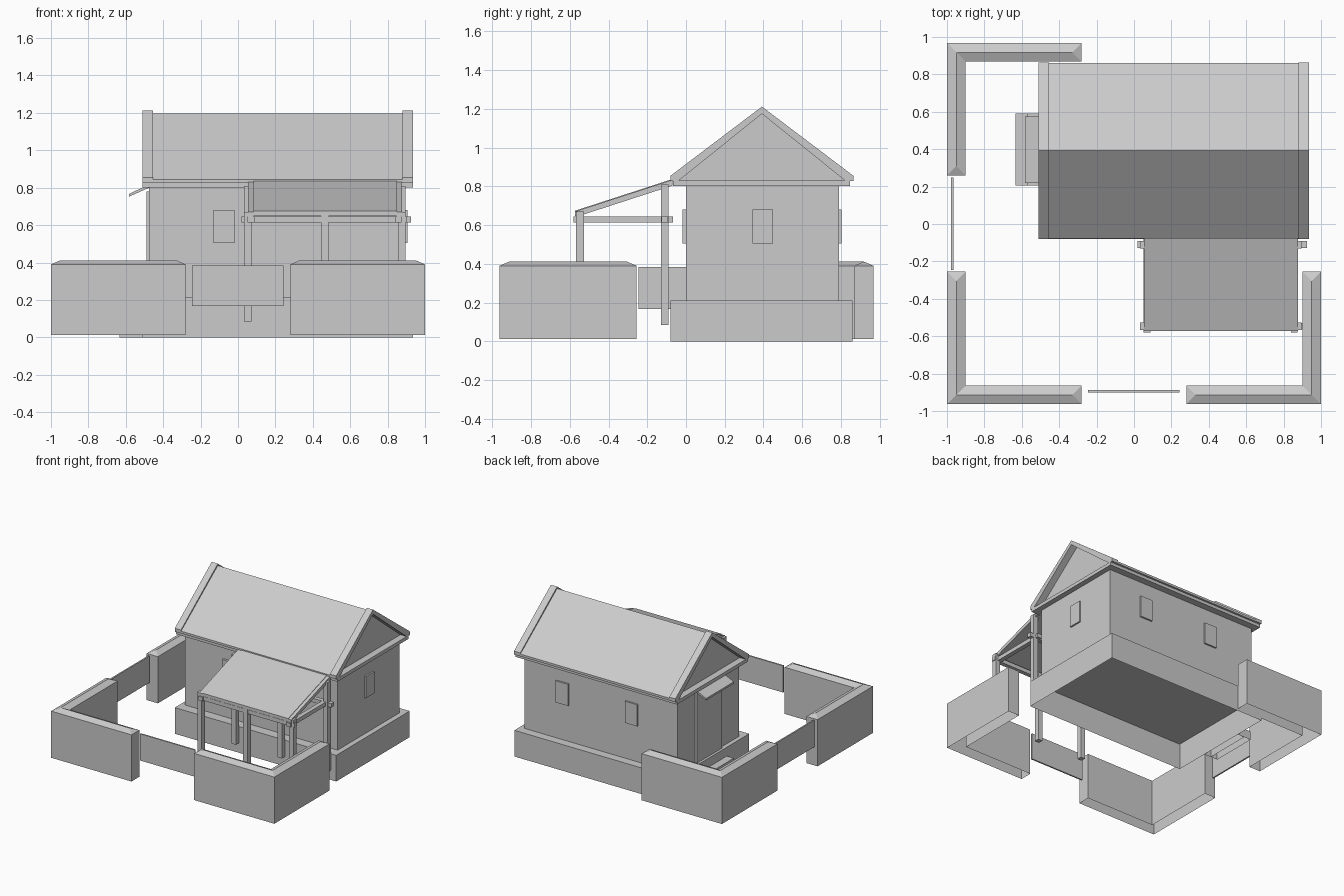
import bpy, bmesh
from mathutils import Vector

if "Cube" in bpy.data.objects:
    bpy.data.objects.remove(bpy.data.objects["Cube"])


def make(name, bm):
    bmesh.ops.recalc_face_normals(bm, faces=bm.faces)
    me = bpy.data.meshes.new(name)
    bm.to_mesh(me)
    bm.free()
    ob = bpy.data.objects.new(name, me)
    bpy.context.collection.objects.link(ob)
    return ob


def box(name, x, y, z, open_bottom=False):
    bm = bmesh.new()
    bmesh.ops.create_cube(bm, size=1)
    for v in bm.verts:
        v.co = Vector([(r[0] + r[1]) / 2 + c * (r[1] - r[0]) for c, r in zip(v.co, (x, y, z))])
    if open_bottom:
        bm.faces.ensure_lookup_table()
        low = [f for f in bm.faces if all(v.co.z < z[0] + 1e-5 for v in f.verts)]
        bmesh.ops.delete(bm, geom=low, context='FACES_ONLY')
    return make(name, bm)


def prism(name, profile, a, b, axis='x'):
    """Extrude a (u, z) profile from a to b along x or y."""
    bm = bmesh.new()
    rings = []
    for t in (a, b):
        rings.append([bm.verts.new((t, u, w) if axis == 'x' else (u, t, w)) for u, w in profile])
    n = len(profile)
    for i in range(n):
        j = (i + 1) % n
        bm.faces.new((rings[0][i], rings[0][j], rings[1][j], rings[1][i]))
    for r in rings:
        bm.faces.new(r)
    return make(name, bm)


def fence(name, cx, cy, ex, ey):
    """L-shaped wall with a hipped coping; corner (cx, cy), ends at x=ex and y=ey."""
    T, z0, z1, z2 = 0.1, 0.012, 0.39, 0.412
    sx = 1 if ex > cx else -1
    sy = 1 if ey > cy else -1
    ix, iy = cx + sx * T, cy + sy * T
    mx, my = cx + sx * T / 2, cy + sy * T / 2
    stations = [
        ((ex, cy), (ex - sx * 0.05, my), (ex, iy)),
        ((cx, cy), (mx, my), (ix, iy)),
        ((cx, ey), (mx, ey - sy * 0.05), (ix, ey)),
    ]
    bm = bmesh.new()
    rows = []
    for o, m, i in stations:
        rows.append([bm.verts.new((*p, z)) for p, z in
                     ((o, z0), (o, z1), (m, z2), (i, z1), (i, z0))])
    for a, b in zip(rows, rows[1:]):
        for k in range(4):
            bm.faces.new((a[k], a[k + 1], b[k + 1], b[k]))
    for r in (rows[0], rows[2]):
        bm.faces.new((r[1], r[2], r[3]))
        bm.faces.new((r[0], r[1], r[3], r[4]))
    return make(name, bm)


# Boundary walls and gates
fence("fence_front_left", -1, -0.963, -0.28, -0.255)
fence("fence_front_right", 1, -0.963, 0.28, -0.255)
fence("fence_back_left", -1, 0.968, -0.28, 0.26)
box("front_gate", (-0.247, 0.243), (-0.9, -0.888), (0.167, 0.383))
box("left_gate", (-0.978, -0.966), (-0.245, 0.248), (0.167, 0.383))

# House body
box("foundation", (-0.51, 0.936), (-0.08, 0.86), (0, 0.212), True)
box("house_walls", (-0.475, 0.893), (0, 0.79), (0.212, 0.81))
box("eave_plate", (-0.51, 0.936), (-0.066, 0.846), (0.802, 0.83))

# Roof with raised barge boards
Y = 0.392
prism("roof", [(-0.078, 0.827), (-0.078, 0.845), (Y, 1.197), (0.862, 0.845), (0.862, 0.827)],
      -0.455, 0.88)
barge = [(-0.08, 0.827), (-0.08, 0.855), (Y, 1.212), (0.864, 0.855), (0.864, 0.827),
         (0.825, 0.827), (Y, 1.175), (-0.041, 0.827)]
prism("barge_left", barge, -0.51, -0.455)
prism("barge_right", barge, 0.88, 0.936)

# Windows
for i, x in enumerate((-0.075,)):
    box("front_window", (x - 0.055, x + 0.055), (-0.018, 0.01), (0.505, 0.68))
for x in (-0.07, 0.55):
    box("back_window", (x - 0.055, x + 0.055), (0.78, 0.803), (0.505, 0.68))
box("right_window", (0.88, 0.906), (0.343, 0.45), (0.505, 0.68))

# Side door, awning and steps
box("side_door", (-0.49, -0.46), (0.24, 0.56), (0.212, 0.78))
prism("door_awning", [(-0.583, 0.752), (-0.583, 0.767), (-0.475, 0.817), (-0.475, 0.8)],
      0.22, 0.575, 'y')
box("lower_step", (-0.633, -0.51), (0.205, 0.59), (0, 0.07), True)
box("upper_step", (-0.572, -0.51), (0.205, 0.59), (0.0, 0.14), True)

# Porch posts
for x in (0.052, 0.464, 0.875):
    box("front_post", (x - 0.02, x + 0.02), (-0.567, -0.527), (0.085, 0.67))
    box("back_post", (x - 0.02, x + 0.02), (-0.13, -0.09), (0.085, 0.81))

# Porch beams
box("front_beam", (0.035, 0.9), (-0.565, -0.53), (0.613, 0.645))
box("back_beam", (0.018, 0.925), (-0.127, -0.092), (0.613, 0.645))
for x in (0.07, 0.857):
    box("side_beam", (x - 0.018, x + 0.018), (-0.58, -0.068), (0.613, 0.645))

# Porch roof
slope = [(-0.572, 0.65), (-0.572, 0.675), (-0.55, 0.682), (-0.07, 0.838), (-0.07, 0.808), (-0.535, 0.657)]
prism("porch_roof", slope, 0.083, 0.85)
for x in (0.068, 0.862):
    prism("porch_rafter", [(u, w - 0.004) for u, w in slope], x - 0.015, x + 0.015)
